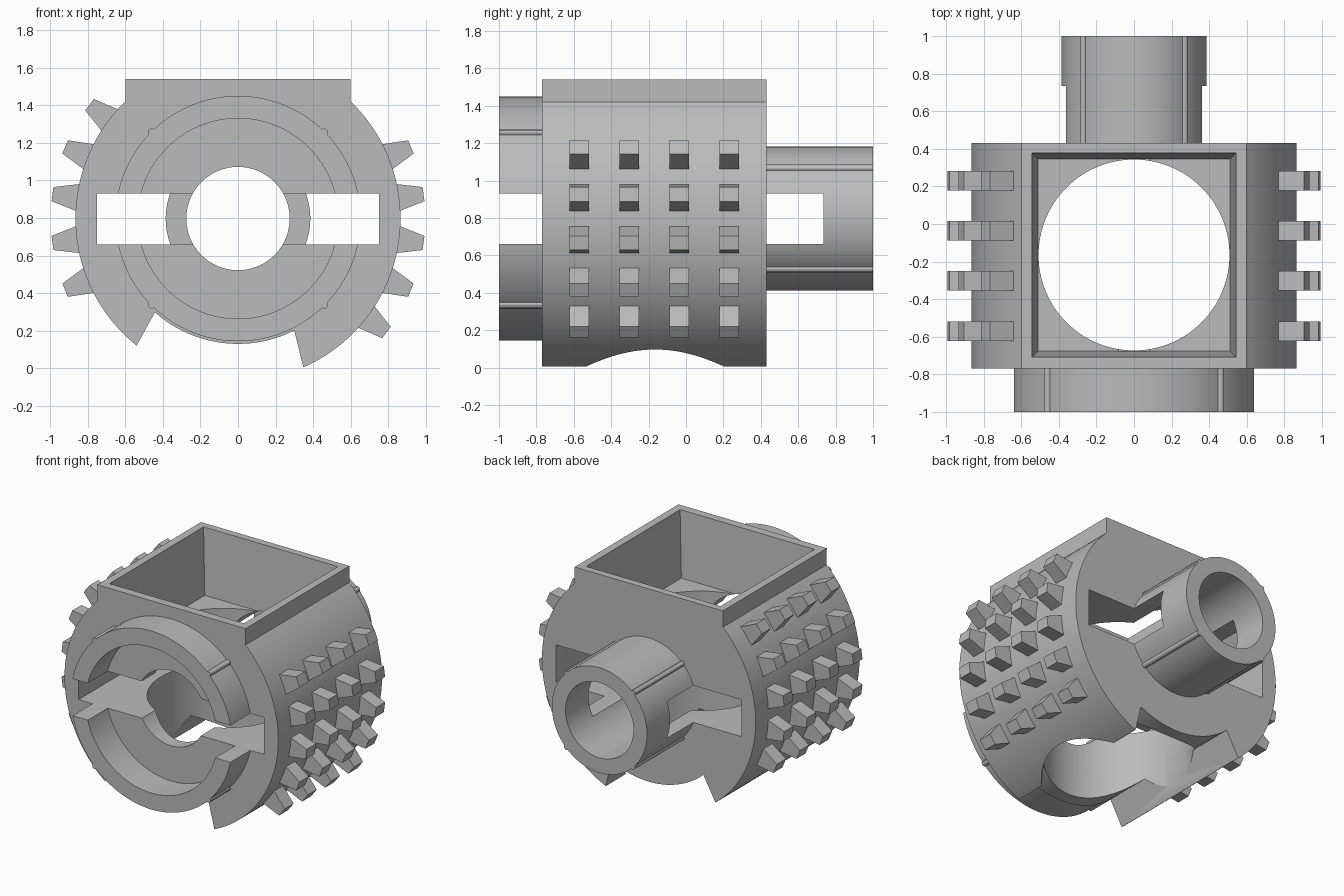
import bpy, bmesh
from math import sin, cos, radians, pi
from mathutils import Matrix, Vector

cube = bpy.data.objects.get("Cube")
if cube:
    bpy.data.objects.remove(cube, do_unlink=True)

AXIS_Z = 0.797       # height of the horizontal axis
FRONT, BACK = -0.77, 0.43
MID_Y = (FRONT + BACK) / 2

grey = bpy.data.materials.new("plain_grey")
grey.use_nodes = True
grey.diffuse_color = (0.5, 0.5, 0.5, 1)
grey.node_tree.nodes["Principled BSDF"].inputs["Base Color"].default_value = (0.5, 0.5, 0.5, 1)


def make_object(name, bm):
    bmesh.ops.recalc_face_normals(bm, faces=bm.faces)
    mesh = bpy.data.meshes.new(name)
    bm.to_mesh(mesh)
    bm.free()
    mesh.materials.append(grey)
    obj = bpy.data.objects.new(name, mesh)
    bpy.context.collection.objects.link(obj)
    return obj


def add_loft(bm, lower, upper):
    """Closed solid between two matching outlines."""
    a = [bm.verts.new(p) for p in lower]
    b = [bm.verts.new(p) for p in upper]
    bm.faces.new(a)
    bm.faces.new(b)
    for i in range(len(a)):
        j = (i + 1) % len(a)
        bm.faces.new((a[i], a[j], b[j], b[i]))


def add_prism(bm, outline, y0, y1):
    add_loft(bm, [(x, y0, z) for x, z in outline], [(x, y1, z) for x, z in outline])


def prism(name, outline, y0, y1):
    bm = bmesh.new()
    add_prism(bm, outline, y0, y1)
    return make_object(name, bm)


def arc(radius, start, end, steps, x=0, z=AXIS_Z):
    angles = [radians(start + (end - start) * i / steps) for i in range(steps + 1)]
    return [(x + radius * cos(t), z + radius * sin(t)) for t in angles]


def disc(radius, steps=96, x=0, z=AXIS_Z):
    return arc(radius, 0, 360, steps, x, z)[:-1]


def rect(half_x, z0, z1):
    return [(-half_x, z0), (half_x, z0), (half_x, z1), (-half_x, z1)]


def cut(obj, cutters):
    bpy.context.view_layer.objects.active = obj
    for cutter in cutters:
        cutter.hide_render = True
        mod = obj.modifiers.new("cut", 'BOOLEAN')
        mod.operation = 'DIFFERENCE'
        mod.solver = 'EXACT'
        mod.object = cutter
        bpy.ops.object.modifier_apply(modifier=mod.name)


def smooth(obj):
    bpy.ops.object.select_all(action='DESELECT')
    obj.select_set(True)
    bpy.context.view_layer.objects.active = obj
    bpy.ops.object.shade_smooth_by_angle(angle=radians(30))


# Cutters: cross slot, horizontal bore, ring bore, vertical hole, square tapered recess
slot = prism("slot_cutter", rect(0.75, 0.66, 0.93), -1.5, 0.735)
bore = prism("bore_cutter", disc(0.275), -1.5, 1.5)
ring_bore = prism("ring_bore_cutter", disc(0.533), -1.5, -0.5)

bm = bmesh.new()
bmesh.ops.create_cone(bm, cap_ends=True, segments=128, radius1=0.508, radius2=0.508, depth=2.2,
                      matrix=Matrix.Translation((0, MID_Y + 0.005, 0.0)))
hole = make_object("vertical_hole_cutter", bm)


def square(half, z):
    return [(sx * half, MID_Y + 0.005 + sy * half, z)
            for sx, sy in ((-1, -1), (1, -1), (1, 1), (-1, 1))]


bm = bmesh.new()
add_loft(bm, square(0.511, 1.06), square(0.545, 1.56))
recess = make_object("recess_cutter", bm)

# Main drum with the square collar on top and the notch underneath
outline = (arc(0.865, -66.3, 46.1, 48) + [(0.6, 1.54), (-0.6, 1.54)]
           + arc(0.865, 133.9, 231.4, 44) + arc(0.667, 228.5, 296.7, 32))
drum = prism("drum_body", outline, FRONT, BACK)
cut(drum, [hole, recess, bore, slot])
smooth(drum)

# Front split ring and rear tube
ring = prism("front_ring", disc(0.653, 128), -1.0, FRONT)
cut(ring, [ring_bore, slot])
smooth(ring)

tube = prism("rear_tube", disc(0.385), BACK, 1.0)
cut(tube, [bore, slot])
smooth(tube)

# Thin ribs along the ring and the tube
for name, radius, y0, y1 in (("ring_ribs", 0.65, -1.0, FRONT), ("tube_ribs", 0.38, BACK, 1.0)):
    bm = bmesh.new()
    for k in range(4):
        t = pi / 4 + k * pi / 2
        add_prism(bm, disc(0.02, 12, radius * cos(t), AXIS_Z + radius * sin(t)), y0, y1)
    smooth(make_object(name, bm))

# Tapered teeth: five per side in four rows, half a turn apart
tooth = [(0.8, -0.087), (0.996, -0.038), (0.996, 0.038), (0.8, 0.087)]
bm = bmesh.new()
for side in (0, 180):
    for k in range(5):
        t = radians(side - 37.5 + 15 * k)
        if side:
            t = radians(180 - 37.5 + 15 * k)
        shape = [(r * cos(t) - w * sin(t), AXIS_Z + r * sin(t) + w * cos(t)) for r, w in tooth]
        for row in range(4):
            y = -0.57 + 0.267 * row
            add_prism(bm, shape, y - 0.052, y + 0.052)
make_object("teeth", bm)

for helper in (slot, bore, ring_bore, hole, recess):
    bpy.data.objects.remove(helper, do_unlink=True)
